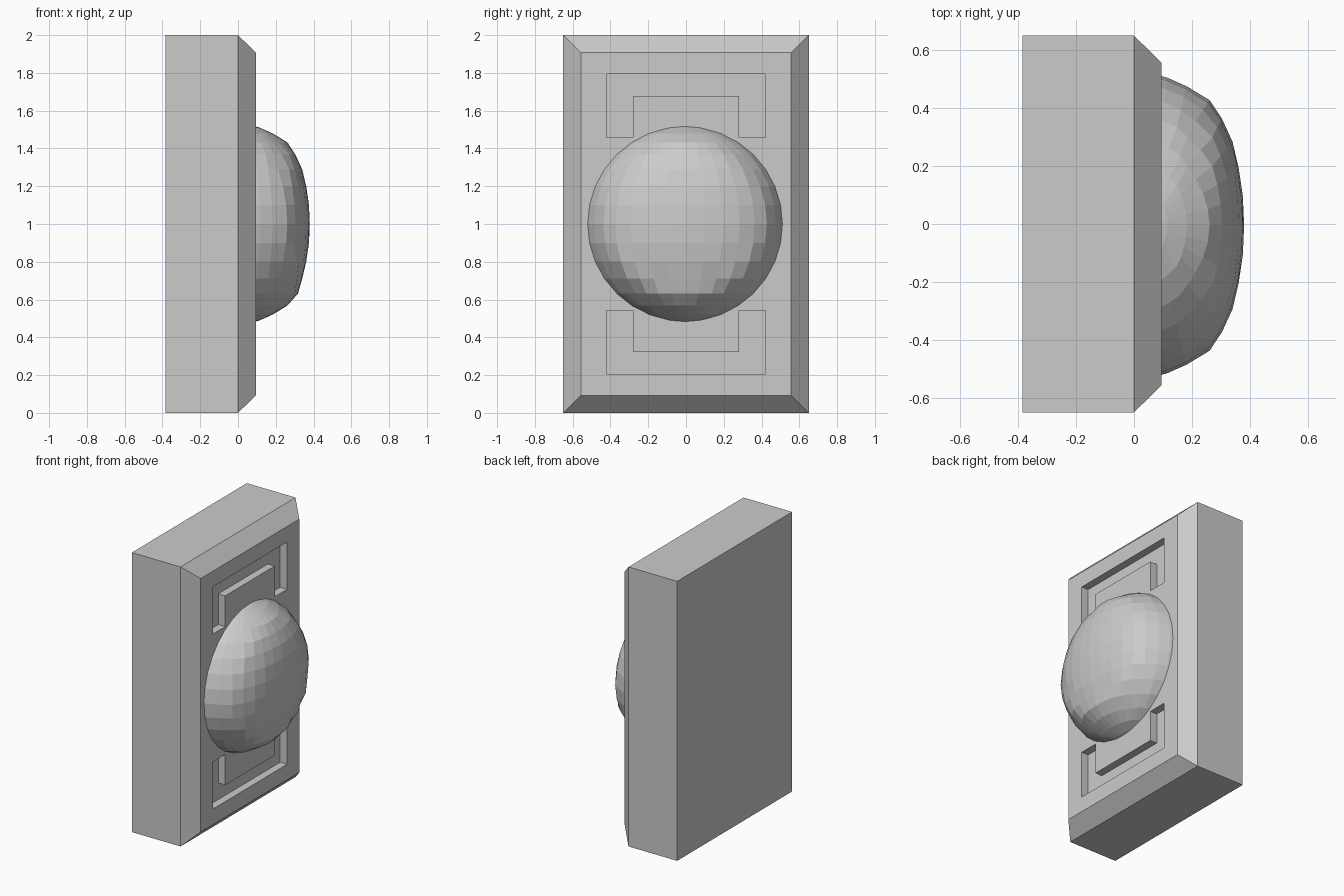
import bpy, bmesh, math

if "Cube" in bpy.data.objects:
    bpy.data.objects.remove(bpy.data.objects["Cube"])

FRONT = 0.095      # x of the raised front panel
DEPTH = 0.055      # groove depth


def make_object(name, bm):
    bmesh.ops.recalc_face_normals(bm, faces=bm.faces[:])
    mesh = bpy.data.meshes.new(name)
    bm.to_mesh(mesh)
    bm.free()
    obj = bpy.data.objects.new(name, mesh)
    bpy.context.collection.objects.link(obj)
    return obj


# Backing slab with a chamfered front edge: three stacked rectangles
bm = bmesh.new()
rings = []
for x, inset in ((-0.385, 0), (0, 0), (FRONT, 0.093)):
    y, lo, hi = 0.65 - inset, inset, 2 - inset
    rings.append([bm.verts.new((x, a, b)) for a, b in ((-y, lo), (y, lo), (y, hi), (-y, hi))])
bm.faces.new(rings[0])
bm.faces.new(rings[-1])
for r0, r1 in zip(rings, rings[1:]):
    for i in range(4):
        j = (i + 1) % 4
        bm.faces.new((r0[i], r0[j], r1[j], r1[i]))
slab = make_object("slab", bm)

# U-shaped grooves, mirrored above and below the dome
u_shape = [(-0.42, 0.457), (-0.42, 0.795), (0.42, 0.795), (0.42, 0.457),
           (0.28, 0.457), (0.28, 0.677), (-0.28, 0.677), (-0.28, 0.457)]
for side, label in ((1, "upper"), (-1, "lower")):
    bm = bmesh.new()
    face = bm.faces.new([bm.verts.new((FRONT - DEPTH, y, 1 + side * z)) for y, z in u_shape])
    ext = bmesh.ops.extrude_face_region(bm, geom=[face])
    bmesh.ops.translate(bm, vec=(0.2, 0, 0),
                        verts=[v for v in ext["geom"] if isinstance(v, bmesh.types.BMVert)])
    cutter = make_object(label + "_groove_cutter", bm)
    cutter.hide_render = True
    mod = slab.modifiers.new(label + "_groove", 'BOOLEAN')
    mod.operation = 'DIFFERENCE'
    mod.solver = 'EXACT'
    mod.object = cutter
    bpy.context.view_layer.objects.active = slab
    bpy.ops.object.modifier_apply(modifier=mod.name)
    bpy.data.objects.remove(cutter)

# Dome: faceted sphere whose front is flattened to a (radius, x) profile
profile = [(0, 0.38), (0.1, 0.376), (0.26, 0.352), (0.35, 0.315), (0.43, 0.265),
           (0.46, 0.215), (0.50, 0.15), (0.52, 0.08)]


def profile_x(r):
    for (r0, x0), (r1, x1) in zip(profile, profile[1:]):
        if r <= r1:
            return x0 + (x1 - x0) * (r - r0) / (r1 - r0)
    return profile[-1][1]


bm = bmesh.new()
bmesh.ops.create_uvsphere(bm, u_segments=32, v_segments=16, radius=0.52)
for v in bm.verts:
    x, y, z = v.co
    r = math.hypot(y, z)
    if x > -1e-4:
        x = profile_x(r)
        # slight ridge round the lower front
        if z < -0.12 and 0.34 < r < 0.42:
            x += 0.014
    else:
        x = 0.08 + x * 0.3
    v.co = (x, y - 0.005, z + 1)
make_object("dome", bm)
